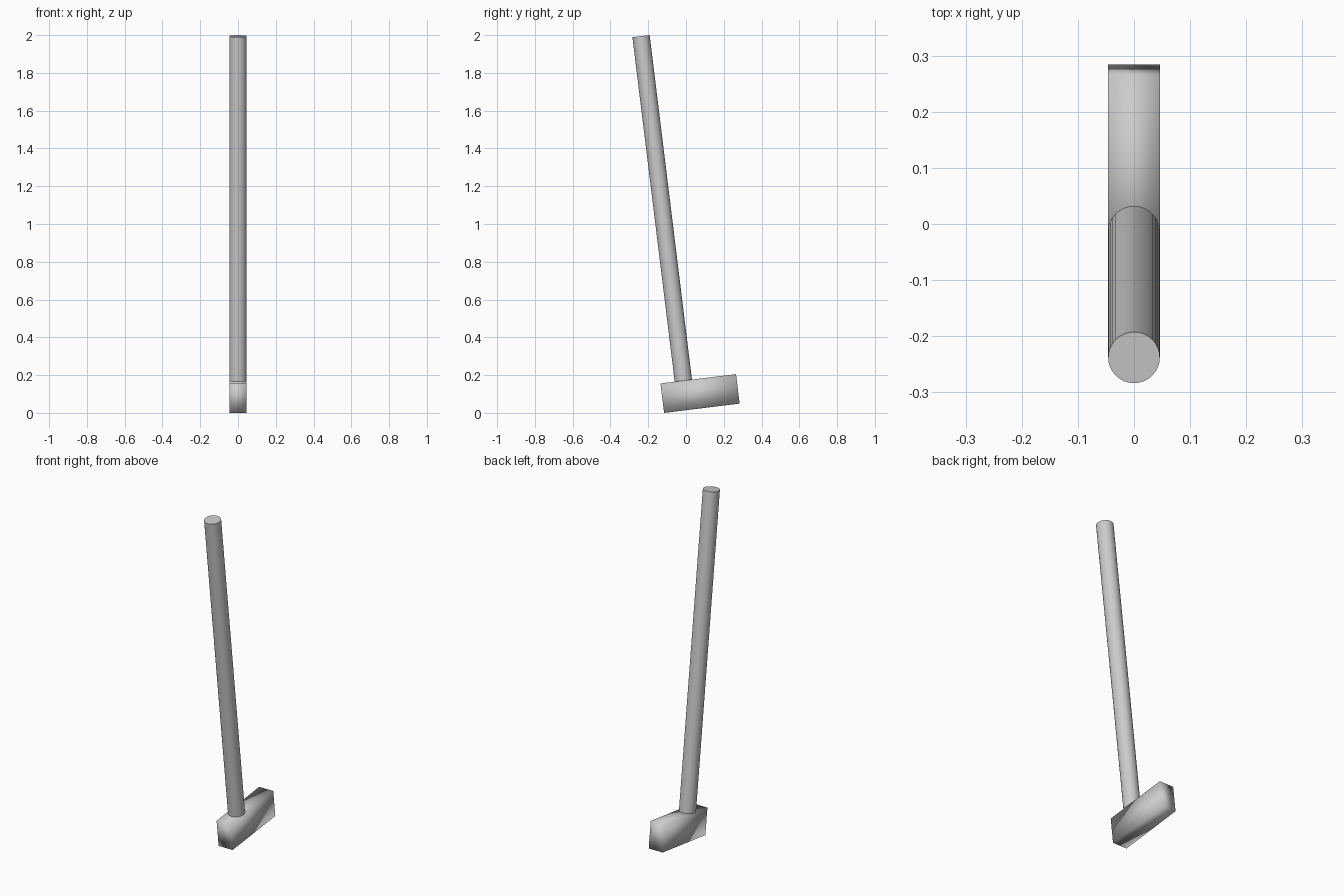
import bpy
from math import radians, sin, cos
from mathutils import Vector

if "Cube" in bpy.data.objects:
    bpy.data.objects.remove(bpy.data.objects["Cube"])

TILT = radians(7.0)
along = Vector((0, cos(TILT), sin(TILT)))    # head length direction
up = Vector((0, -sin(TILT), cos(TILT)))      # handle direction

LENGTH, HEIGHT, RADIUS = 0.403, 0.157, 0.046


def finish(name):
    obj = bpy.context.object
    obj.name = name
    obj.data.name = name
    return obj


# Head: one rectangular block, softly shaded, resting on its lower front edge
corner = Vector((0, -0.116, 0))
centre = corner + along * LENGTH / 2 + up * HEIGHT / 2
bpy.ops.mesh.primitive_cube_add(size=1, location=centre, rotation=(TILT, 0, 0))
head = finish("hammer_head")
head.scale = (2 * RADIUS, LENGTH, HEIGHT)
bpy.ops.object.transform_apply(location=False, rotation=False, scale=True)
bpy.ops.object.shade_smooth()

# Handle: long round shaft sunk slightly into the head
top = Vector((0, -0.238, 2 - RADIUS * sin(TILT)))
shaft = 1.85
bpy.ops.mesh.primitive_cylinder_add(vertices=32, radius=RADIUS, depth=shaft,
                                    location=top - up * shaft / 2,
                                    rotation=(TILT, 0, 0))
finish("handle")
bpy.ops.object.shade_smooth_by_angle(angle=radians(30))
